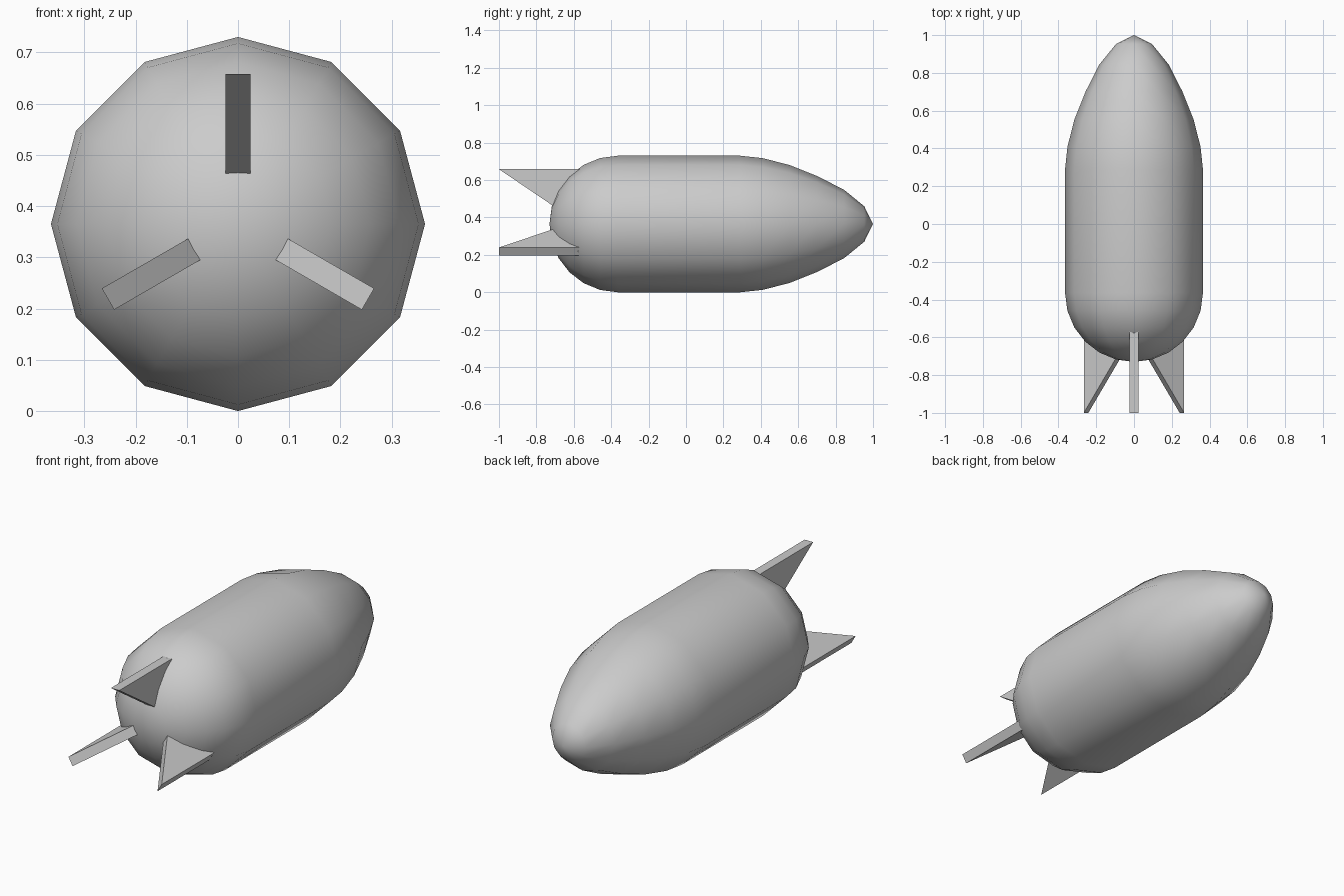
import bpy, bmesh, math
from mathutils import Vector

if "Cube" in bpy.data.objects:
    bpy.data.objects.remove(bpy.data.objects["Cube"])

R, CZ, SIDES = 0.365, 0.365, 12


def make_object(name, bm, smooth):
    bmesh.ops.recalc_face_normals(bm, faces=bm.faces)
    for f in bm.faces:
        f.smooth = smooth
    mesh = bpy.data.meshes.new(name)
    bm.to_mesh(mesh)
    bm.free()
    obj = bpy.data.objects.new(name, mesh)
    obj.location.z = CZ
    bpy.context.collection.objects.link(obj)
    return obj


# Hull: round tail, straight middle and pointed nose, as (y, radius) rings
tail = [(-R - R * math.cos(math.radians(a)), R * math.sin(math.radians(a)))
        for a in range(15, 91, 15)]
nose = [(0.29, R), (0.41, 0.352), (0.555, 0.315), (0.70, 0.257),
        (0.845, 0.183), (0.953, 0.095)]
bm = bmesh.new()
rings = []
for y, r in tail + nose:
    rings.append([bm.verts.new((r * math.cos(i * math.tau / SIDES), y,
                                r * math.sin(i * math.tau / SIDES)))
                  for i in range(SIDES)])
tail_tip = bm.verts.new((0, -2 * R, 0))
nose_tip = bm.verts.new((0, 1, 0))
for i in range(SIDES):
    j = (i + 1) % SIDES
    for a, b in zip(rings, rings[1:]):
        bm.faces.new((a[i], a[j], b[j], b[i]))
    bm.faces.new((tail_tip, rings[0][j], rings[0][i]))
    bm.faces.new((nose_tip, rings[-1][i], rings[-1][j]))
make_object("hull", bm, True)


# Fins: triangular plates around the tail, rooted just inside the hull
def make_fin(name, angle):
    bm = bmesh.new()
    outline = [(-1, 0.293), (-0.56, 0.293), (-0.69, 0.083)]
    face = bm.faces.new([bm.verts.new((-0.024, y, z)) for y, z in outline])
    ext = bmesh.ops.extrude_face_region(bm, geom=[face], use_keep_orig=True)
    moved = [v for v in ext["geom"] if isinstance(v, bmesh.types.BMVert)]
    bmesh.ops.translate(bm, verts=moved, vec=Vector((0.048, 0, 0)))
    make_object(name, bm, False).rotation_euler.y = math.radians(angle)


for name, angle in (("top_fin", 0), ("right_fin", 120), ("left_fin", 240)):
    make_fin(name, angle)
